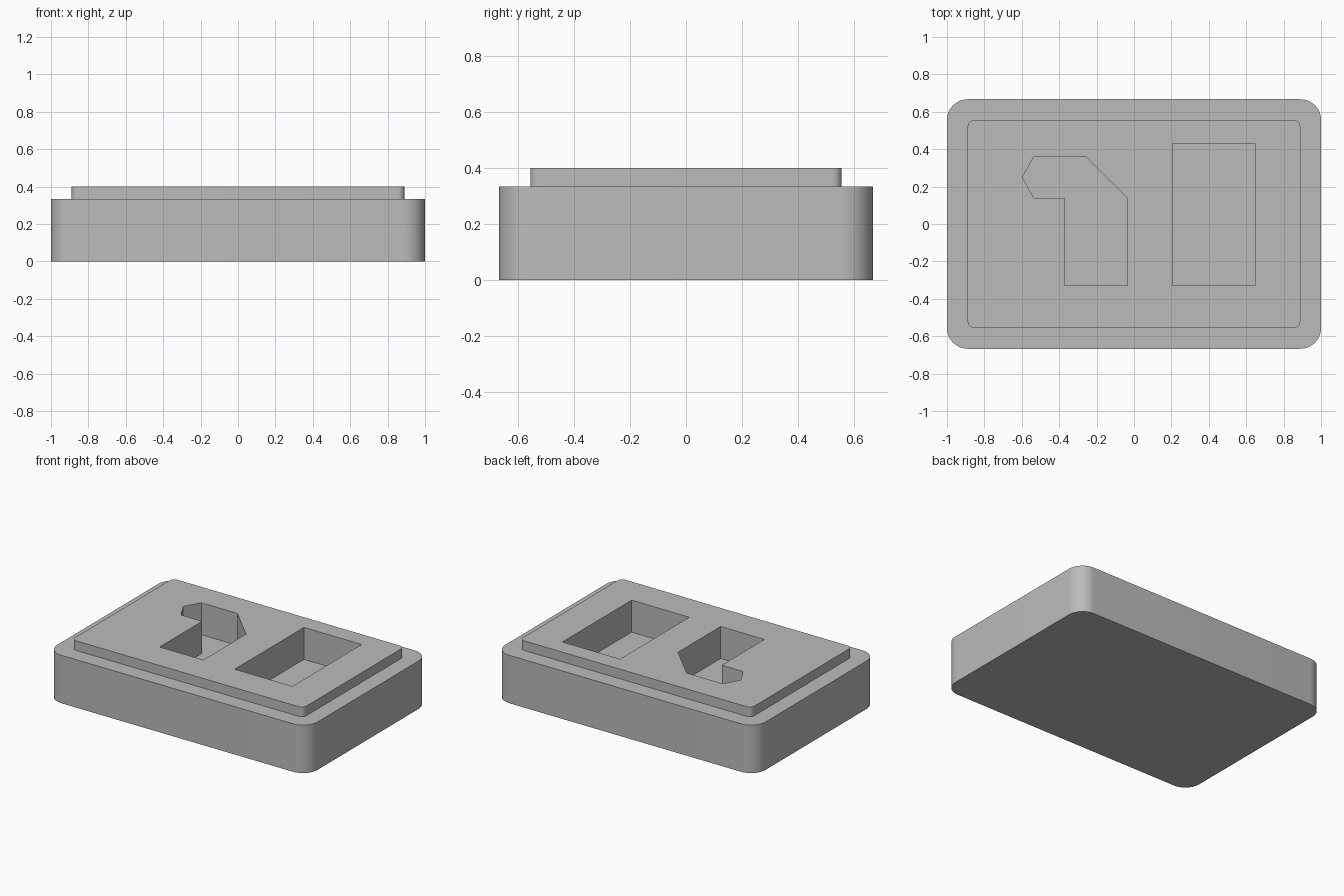
import bpy
import bmesh
import math

cube = bpy.data.objects.get("Cube")
if cube:
    bpy.data.objects.remove(cube, do_unlink=True)

grey = bpy.data.materials.new("grey")
grey.use_nodes = True
colour = (0.5, 0.5, 0.5, 1)
grey.diffuse_color = colour
grey.node_tree.nodes["Principled BSDF"].inputs["Base Color"].default_value = colour


def rounded_rect(half_x, half_y, radius, steps=12):
    """Counter-clockwise outline with rounded corners."""
    points = []
    for i, (sx, sy) in enumerate([(1, 1), (-1, 1), (-1, -1), (1, -1)]):
        for k in range(steps + 1):
            a = math.pi / 2 * (i + k / steps)
            points.append((sx * (half_x - radius) + radius * math.cos(a),
                           sy * (half_y - radius) + radius * math.sin(a)))
    return points


def loft(name, layers):
    """Closed solid through (outline, height) layers from bottom to top."""
    bm = bmesh.new()
    rings = [[bm.verts.new((x, y, z)) for x, y in outline] for outline, z in layers]
    n = len(rings[0])
    for low, high in zip(rings, rings[1:]):
        for i in range(n):
            j = (i + 1) % n
            bm.faces.new((low[i], low[j], high[j], high[i]))
    bm.faces.new(rings[0][::-1])
    bm.faces.new(rings[-1])
    bmesh.ops.recalc_face_normals(bm, faces=bm.faces)
    mesh = bpy.data.meshes.new(name)
    bm.to_mesh(mesh)
    bm.free()
    mesh.materials.append(grey)
    obj = bpy.data.objects.new(name, mesh)
    bpy.context.collection.objects.link(obj)
    return obj


# Block with a raised, inset top
base = rounded_rect(1, 0.667, 0.111)
lip = rounded_rect(0.889, 0.555, 0.033)
block = loft("block", [(base, 0), (base, 0.333), (lip, 0.333), (lip, 0.4)])

# Pockets sunk into the top
rect_pocket = [(0.205, -0.329), (0.648, -0.329), (0.648, 0.431), (0.205, 0.431)]
hook_pocket = [(-0.372, -0.329), (-0.036, -0.329), (-0.036, 0.139), (-0.258, 0.361),
               (-0.535, 0.361), (-0.597, 0.25), (-0.535, 0.139), (-0.372, 0.139)]

bpy.ops.object.select_all(action="DESELECT")
block.select_set(True)
bpy.context.view_layer.objects.active = block
for name, outline in [("rectangular_pocket", rect_pocket), ("hooked_pocket", hook_pocket)]:
    cutter = loft(name, [(outline, 0.178), (outline, 0.5)])
    cutter.hide_render = True
    cut = block.modifiers.new(name, "BOOLEAN")
    cut.operation = "DIFFERENCE"
    cut.solver = "EXACT"
    cut.object = cutter
    bpy.ops.object.modifier_apply(modifier=name)
    bpy.data.objects.remove(cutter, do_unlink=True)

bpy.ops.object.shade_smooth_by_angle(angle=math.radians(30))
